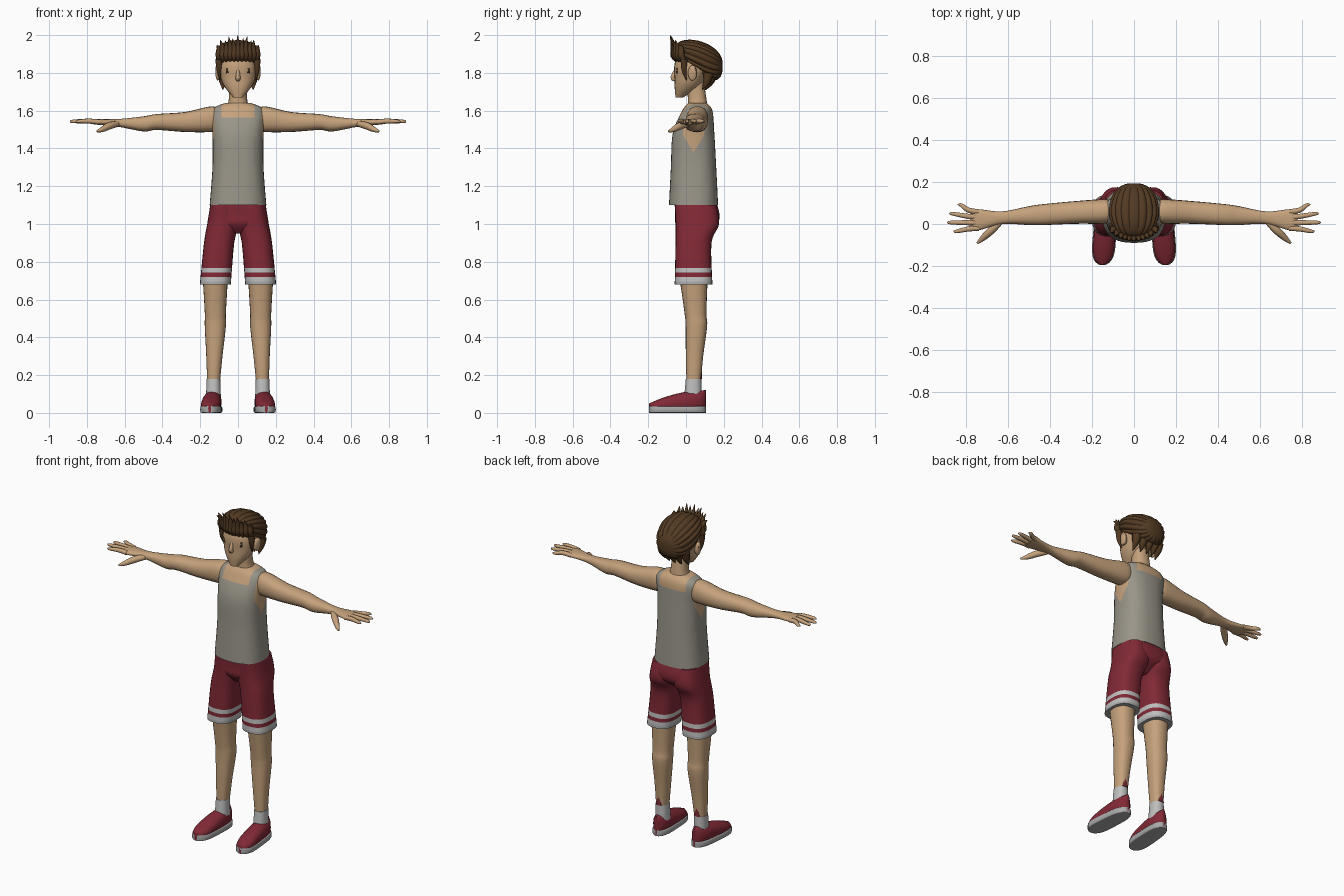
import bpy, bmesh, math, random
from mathutils import Vector

default_cube = bpy.data.objects.get("Cube")
if default_cube:
    bpy.data.objects.remove(default_cube)
random.seed(4)


def material(name, red, green, blue):
    result = bpy.data.materials.new(name)
    result.use_nodes = True
    colour = (red, green, blue, 1)
    result.diffuse_color = colour
    result.node_tree.nodes["Principled BSDF"].inputs["Base Color"].default_value = colour
    return result


SKIN = material("skin", .56, .36, .2)
HAIR = material("brown hair", .085, .042, .016)
GREY = material("grey cloth", .32, .3, .25)
RED = material("red cloth", .22, .022, .036)
WHITE = material("white trim", .52, .52, .52)
SOLE = material("sole grey", .4, .4, .4)
DARK = material("eye dark", .02, .012, .008)


def smooth(rows, steps):
    """Catmull-Rom interpolation between rows of numbers."""
    result = []
    last = len(rows) - 1
    for index in range(last):
        before, start = rows[max(0, index - 1)], rows[index]
        end, after = rows[index + 1], rows[min(last, index + 2)]
        for step in range(steps):
            t = step / steps
            result.append([
                b + t / 2 * (c - a + t * (2 * a - 5 * b + 4 * c - d + t * (3 * (b - c) + d - a)))
                for a, b, c, d in zip(before, start, end, after)])
    return result + [list(rows[last])]


def skin_rings(rings):
    """Closed surface through a list of point rings."""
    bm = bmesh.new()
    loops = [[bm.verts.new(point) for point in ring] for ring in rings]
    for lower, upper in zip(loops, loops[1:]):
        for i in range(len(lower)):
            bm.faces.new((lower[i - 1], lower[i], upper[i], upper[i - 1]))
    bm.faces.new(loops[0])
    bm.faces.new(loops[-1])
    bmesh.ops.recalc_face_normals(bm, faces=bm.faces[:])
    return bm


def sections(rows, axis, sides=24, power=2.3, ridges=0, steps=5):
    """Rows hold station, two centre coordinates and two half sizes."""
    rings = []
    for station, centre_a, centre_b, half_a, half_b in smooth(rows, steps):
        ring = []
        for i in range(sides):
            angle = math.tau * i / sides
            ca, sa = math.cos(angle), math.sin(angle)
            groove = .93 + .07 * abs(math.sin(ridges * angle)) if ridges else 1
            a = centre_a + groove * half_a * math.copysign(abs(ca) ** (2 / power), ca)
            b = centre_b + groove * half_b * math.copysign(abs(sa) ** (2 / power), sa)
            ring.append({'x': (station, a, b), 'y': (a, station, b), 'z': (a, b, station)}[axis])
        rings.append(ring)
    return skin_rings(rings)


def cut(bm, point, normal):
    geometry = bm.verts[:] + bm.edges[:] + bm.faces[:]
    bmesh.ops.bisect_plane(bm, geom=geometry, plane_co=point, plane_no=normal)


def finish(name, bm, *materials, mirror=False, angle=45):
    mesh = bpy.data.meshes.new(name)
    bm.to_mesh(mesh)
    bm.free()
    part = bpy.data.objects.new(name, mesh)
    bpy.context.collection.objects.link(part)
    for item in materials:
        mesh.materials.append(item)
    if mirror:
        part.modifiers.new("mirror", 'MIRROR').use_mirror_merge = False
    bpy.ops.object.select_all(action='DESELECT')
    part.select_set(True)
    bpy.context.view_layer.objects.active = part
    bpy.ops.object.shade_smooth_by_angle(angle=math.radians(angle))


def tube(name, rows, colour, mirror=False, sides=10):
    """Tapered tube through rows of x, y, z and radius."""
    rows = smooth(rows, 3)
    points = [Vector(row[:3]) for row in rows]
    rings = []
    for i, point in enumerate(points):
        along = (points[min(i + 1, len(points) - 1)] - points[max(i - 1, 0)]).normalized()
        reference = Vector((0, 1, 0)) if abs(along.y) < .8 else Vector((0, 0, 1))
        across = along.cross(reference).normalized()
        other = along.cross(across)
        turns = [math.tau * side / sides for side in range(sides)]
        rings.append([point + rows[i][3] * (across * math.cos(turn) + other * math.sin(turn))
                      for turn in turns])
    finish(name, skin_rings(rings), colour, mirror=mirror)


# Torso with a sleeveless shirt, cut along the neckline, straps and armholes
torso = sections([(1.1, 0, .04, .15, .13), (1.3, 0, .04, .135, .12), (1.48, 0, .04, .135, .11),
                  (1.6, 0, .06, .14, .08), (1.64, 0, .06, .07, .05)], 'z', sides=40, power=2.5)
neck_edge, strap_edge, neckline, armpit = .088, .124, 1.565, Vector((0, .04, 1.38))
cut(torso, (0, 0, neckline), (0, 0, 1))
for side in (-1, 1):
    cut(torso, (side * neck_edge, 0, 0), (1, 0, 0))
    cut(torso, (side * strap_edge, 0, 0), (1, 0, 0))
    cut(torso, armpit, (0, side * 1.6, 1))
for face in torso.faces:
    centre = face.calc_center_median()
    in_neck = abs(centre.x) < neck_edge and centre.z > neckline
    in_armhole = abs(centre.x) > strap_edge and centre.z - armpit.z > 1.6 * abs(centre.y - armpit.y)
    face.material_index = int(in_neck or in_armhole)
finish("torso_with_shirt", torso, GREY, SKIN)

# Neck, head, nose and ears
finish("neck", sections([(1.61, 0, .06, .07, .055), (1.65, 0, .06, .05, .05),
                         (1.75, 0, .05, .045, .045)], 'z'), SKIN)
finish("head", sections([(1.67, 0, -.035, .025, .02), (1.72, 0, 0, .067, .06), (1.77, 0, .02, .09, .08),
                         (1.85, 0, .045, .1, .105), (1.94, 0, .045, .06, .07)], 'z', sides=28), SKIN)
tube("nose", [(0, -.05, 1.83, .005), (0, -.07, 1.775, .013), (0, -.055, 1.765, .01)], SKIN)
finish("ears", sections([(.09, .03, 1.8, .02, .03), (.11, .035, 1.8, .022, .04),
                         (.12, .04, 1.81, .01, .02)], 'x', sides=14), SKIN, mirror=True)

# Eyes and brows follow the curve of the face
for name, height, half, colour in (("eyes", 1.805, .007, DARK), ("eyebrows", 1.821, .006, HAIR)):
    strip = [(x, 3.3 * x * x - .057, height, .004, half) for x in (.02, .04, .063)]
    finish(name, sections(strip, 'x', sides=16, power=6), colour, mirror=True)

# Swept-back hair with ridges running front to back
cap = []
for step in range(25):
    t = (1 - math.cos(math.pi * step / 24)) / 2
    bulge = (1.01 - (2 * t - 1) ** 2) ** .4
    top, drop = .1 * bulge, (.03 + .1 * t) * bulge
    cap.append((.26 * t - .066, 0, 1.9 - .06 * t + (top - drop) / 2, .12 * bulge, (top + drop) / 2))
finish("hair_cap", sections(cap, 'y', sides=108, ridges=9, steps=1), HAIR, angle=30)
for i in range(-5, 6):
    x, back = .02 * i, .04 * (i / 5) ** 2
    tip = x * 1.1 + random.uniform(-.008, .008)
    height = 2 - .04 * (i / 5) ** 2 - .015 * (i % 2)
    tube("front_spike", [(x, back - .045, 1.86, .008), (x, back - .064, 1.89, .018),
                         (x, back - .066, 1.93, .015), (tip, back - .084, height, .001)], HAIR, sides=8)
for i in range(-2, 3):
    x, y = .04 * i, .14 - .005 * i * i
    tube("nape_lock", [(x, y, 1.8, .026), (x, y - .01, 1.755, .02), (x, y - .035, 1.71, .001)], HAIR, sides=8)
tube("sideburns", [(.1, -.01, 1.87, .02), (.1, -.01, 1.81, .012), (.094, .004, 1.76, .002)], HAIR, mirror=True)

# Arms, fingers and thumbs
finish("arms", sections([
    (.1, .06, 1.55, .045, .05), (.14, .06, 1.555, .058, .068), (.28, .055, 1.54, .054, .053),
    (.43, .045, 1.54, .05, .042), (.5, .04, 1.53, .045, .04), (.63, .03, 1.535, .03, .021),
    (.74, .02, 1.54, .05, .015), (.78, .02, 1.54, .042, .01)], 'x', sides=20), SKIN, mirror=True)
for i, reach in enumerate((.86, .89, .88, .84)):
    root, tip = .026 * i - .02, .042 * i - .035
    tube("fingers", [(.74, root, 1.54, .013), (.79, (3 * root + tip) / 4, 1.545, .013),
                     (reach - .015, tip, 1.543, .009), (reach, tip, 1.542, .003)], SKIN, mirror=True)
tube("thumbs", [(.64, .01, 1.53, .016), (.68, -.03, 1.52, .019), (.72, -.067, 1.5, .014),
                (.747, -.092, 1.49, .005)], SKIN, mirror=True)

# Shorts with striped hems
finish("shorts_seat", sections([(.95, 0, .04, .02, .06), (1, 0, .055, .14, .11), (1.05, 0, .06, .153, .117),
                                (1.12, 0, .05, .143, .11)], 'z', sides=32, power=2.6), RED)
shorts = sections([(.68, .12, .04, .082, .1), (.9, .1, .04, .08, .095), (1, .08, .06, .083, .115),
                   (1.1, .08, .05, .067, .11)], 'z', sides=28, power=2.6)
bands = ((.695, SOLE), (.72, WHITE), (.742, RED), (.768, WHITE))
for level, colour in bands:
    cut(shorts, (0, 0, level), (0, 0, 1))
for face in shorts.faces:
    height = face.calc_center_median().z
    face.material_index = sum(height > level for level, colour in bands)
finish("shorts_legs", shorts, *[colour for level, colour in bands], RED, mirror=True)

# Legs, socks and heel tabs
finish("legs", sections([(.15, .13, .04, .033, .037), (.3, .125, .045, .043, .046), (.46, .12, .055, .056, .057),
                         (.53, .12, .05, .056, .058), (.72, .12, .04, .067, .075)], 'z'), SKIN, mirror=True)
finish("socks", sections([(.06, .13, .035, .04, .047), (.18, .13, .04, .036, .041)], 'z'), WHITE, mirror=True)
finish("heel_tabs", sections([(.18, .13, .08, .02, .004), (.23, .13, .08, .002, .004)], 'z'), RED, mirror=True)

# Shoes: rounded uppers on flat soles
upper, sole = [], []
for step in range(17):
    t = (1 - math.cos(math.pi * step / 16)) / 2
    y, x, half = .105 - .3 * t, .13 + .02 * t, (.047 + .007 * t) * (1.02 - (2 * t - 1) ** 4) ** .5
    top = .12 - .07 * t * t
    upper.append((y, x, top / 2, half, top / 2))
    sole.append((y, x, .018, half + .004, .018))
finish("shoe_uppers", sections(upper, 'y', steps=1), RED, mirror=True)
finish("shoe_soles", sections(sole, 'y', power=8, steps=1), SOLE, mirror=True)
